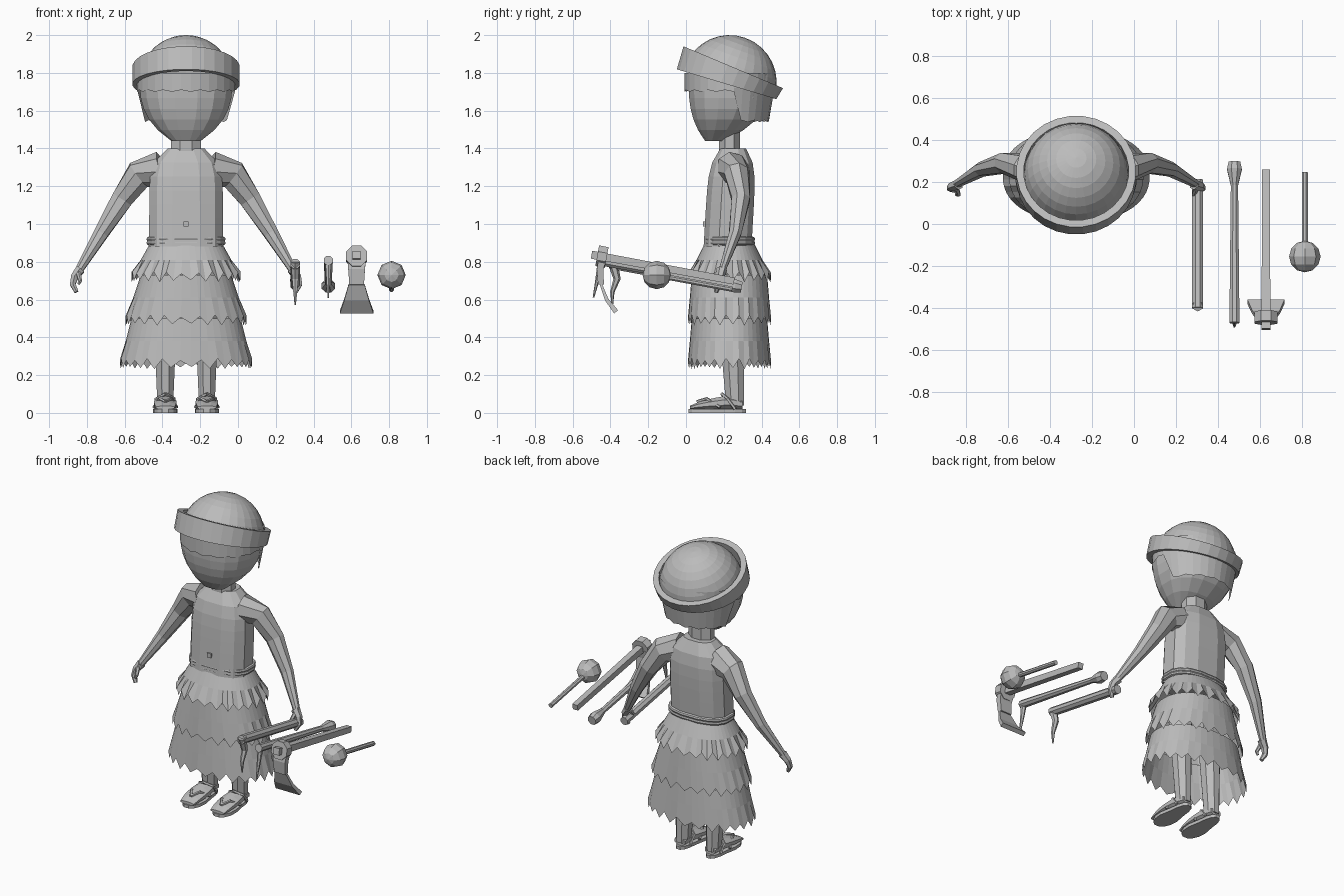
import bpy
import bmesh
from math import sin, cos, pi, sqrt, copysign
from mathutils import Vector, Matrix

default_cube = bpy.data.objects.get("Cube")
if default_cube:
    bpy.data.objects.remove(default_cube)

grey = bpy.data.materials.new("plain grey")
grey.use_nodes = True
grey.diffuse_color = (.5, .5, .5, 1)
grey.node_tree.nodes["Principled BSDF"].inputs["Base Color"].default_value = grey.diffuse_color

MIDDLE = -.275  # centre line of the figure
DEEP = .23      # its middle from front to back


def mix(start, end, t):
    return start + (end - start) * t


def steps(count):
    return [i / (count - 1) for i in range(count)]


def ellipse(center, across, along, sides, boxy=1):
    """Ring of points; a boxy power below one squares it off."""
    points = []
    for i in range(sides):
        angle = 2 * pi * (i + .5) / sides
        c, s = cos(angle), sin(angle)
        c, s = copysign(abs(c) ** boxy, c), copysign(abs(s) ** boxy, s)
        points.append(Vector(center) + Vector(across) * c + Vector(along) * s)
    return points


def level(height, width, depth, sides=12, boxy=1, x=MIDDLE, y=DEEP, slope=0):
    """Horizontal ring that may slope from front to back."""
    return ellipse((x, y, height), (width, 0, 0), (0, depth, slope * depth), sides, boxy)


def finish(name, bm):
    bmesh.ops.recalc_face_normals(bm, faces=bm.faces)
    mesh = bpy.data.meshes.new(name)
    bm.to_mesh(mesh)
    bm.free()
    mesh.materials.append(grey)
    part = bpy.data.objects.new(name, mesh)
    bpy.context.collection.objects.link(part)


def loft(name, rings, ends=True):
    """Skin neighbouring rings, with or without end caps."""
    bm = bmesh.new()
    rows = [[bm.verts.new(point) for point in ring] for ring in rings]
    for low, high in zip(rows, rows[1:]):
        for i in range(len(low)):
            bm.faces.new((low[i - 1], low[i], high[i], high[i - 1]))
    if ends:
        bm.faces.new(rows[0])
        bm.faces.new(rows[-1])
    finish(name, bm)


def tube(name, path, start, end, sides=6, depth=1):
    """Tapering limb along a path; depth flattens it."""
    path = [Vector(point) for point in path]
    last = len(path) - 1
    rings = []
    for i, point in enumerate(path):
        heading = (path[min(i + 1, last)] - path[max(i - 1, 0)]).normalized()
        across = (Vector((1, 0, 0)) - heading * heading.x).normalized()
        radius = mix(start, end, i / last)
        rings.append(ellipse(point, across * radius, heading.cross(across) * radius * depth, sides))
    loft(name, rings)


# Torso narrows quickly at the shoulders
loft("torso", [level(mix(.88, 1.4, t), .2 - .1 * t ** 9, .13 - .06 * t ** 7, boxy=.75, y=mix(.22, .25, t))
               for t in steps(8)])
loft("neck", [level(height, .085, .06, sides=8) for height in (1.35, 1.5)])
tube("navel", [(MIDDLE, y, 1) for y in (.1, .09)], .02, .02, sides=4)

# Head rounds out from a small chin
head = []
for t in steps(7):
    grown = 1 - (1 - t) ** 3
    head.append(level(mix(1.44, 1.78, t), mix(.08, .25, grown), mix(.05, .22, grown),
                      sides=16, boxy=.85, y=mix(.15, DEEP, grown)))
loft("head", head)

# Hair is short over the brow and low behind the ears
fringe = level(1.7, .26, .24, sides=32)
for i, point in enumerate(fringe):
    if point.y > DEEP + .05:
        point.x = mix(MIDDLE, point.x, .87)
        point.y = mix(DEEP, point.y, .87)
        point.z = 1.54
    point.z += .01 * (i % 2)
loft("hair", [level(height, .26, .24, sides=32) for height in (1.8, 1.72)] + [fringe], ends=False)

# Cap dome, leaning back
bm = bmesh.new()
bmesh.ops.create_uvsphere(bm, u_segments=28, v_segments=16, radius=.25)
bmesh.ops.delete(bm, geom=[v for v in bm.verts if v.co.z < -.01], context='VERTS')
bmesh.ops.transform(bm, matrix=Matrix.Translation((MIDDLE, DEEP, 1.75)) @ Matrix.Rotation(-pi / 9, 4, 'X'),
                    verts=bm.verts)
finish("cap_dome", bm)

# Cap band, taller at the front
bottom, top = ({"height": 1.74, "y": .215, "slope": -.3}, {"height": 1.83, "y": .25, "slope": -.42})
loft("cap_band", [level(width=width, depth=width * .93, sides=28, **edge)
                  for edge, width in ((bottom, .25), (bottom, .285), (top, .285), (top, .25), (bottom, .25))],
     ends=False)

# Belt of two cords
for height in (.9, .92):
    loft("belt_cord", [level(height + .013 * sin(t * pi - pi / 2), .2 + .013 * cos(t * pi - pi / 2),
                             .125 + .013 * cos(t * pi - pi / 2), sides=16, boxy=.8) for t in steps(5)])

# Skirt tiers with zigzag hems
for tier in range(3):
    hem = .72 - .23 * tier
    rings = [level(mix(min(.9, hem + .24), hem, t), mix(.19 + .05 * tier, .29 + .03 * tier, t),
                   mix(.2 if tier else .13, .22, t), sides=48, boxy=.9) for t in steps(3)]
    for i, point in enumerate(rings[-1]):
        point.z += copysign(.022, i % 2 - .5) + .006 * sin(i * 2.3)
    loft(f"skirt_tier_{tier}", rings, ends=False)

for name, side in (("right", -1), ("left", 1)):
    def out(*points):
        return [(MIDDLE + side * x, y, z) for x, y, z in points]

    # Arm with a curled hand
    tube(name + "_arm", out((.13, .25, 1.29), (.25, .27, 1.26), (.34, .29, 1.13), (.45, .26, .95), (.57, .19, .75)),
         .1, .022, sides=8, depth=.85)
    tube(name + "_hand", out((.56, .19, .76), (.59, .18, .72), (.6, .17, .68), (.58, .16, .64)), .028, .012)
    tube(name + "_thumb", out((.57, .17, .74), (.56, .14, .7), (.57, .14, .68)), .014, .008)

    # Leg and foot
    middle = MIDDLE + side * .11
    loft(name + "_leg", [level(mix(.04, .7, t), mix(.045, .075, t), mix(.052, .08, t), sides=8, x=middle,
                               y=mix(.26, DEEP, t)) for t in steps(4)])
    foot = []
    for t in steps(7):
        thick = .045 * sqrt(1 - t * .95) * (.6 + .4 * min(1, t * 4))
        foot.append(ellipse((middle, mix(.3, .02, t), .018 + thick), (.04 + .025 * sin(t * 2.6), 0, 0),
                            (0, 0, thick), 8))
    loft(name + "_foot", foot)

    # Sandal with a waisted sole and forked straps
    soles = [level(height, .07, .155, sides=16, boxy=.85, x=middle, y=.165) for height in (0, .02)]
    for point in soles[0] + soles[1]:
        point.x = mix(point.x, middle, .28 * max(0, min(1, point.y * 10 - 1)))
    loft(name + "_sandal_sole", soles)
    for spread in (-.06, .06):
        tube(name + "_toe_strap", out((.11, .06, .06), (.11 + spread / 2, .11, .075), (.11 + spread, .18, .03)),
             .009, .009, sides=5)
        tube(name + "_ankle_strap", out((.11, .19, .1), (.11 + spread * .8, .22, .075), (.11 + spread * .8, .26, .02)),
             .009, .009, sides=5)


def handle(name, x, lift, back, front, start, end, sides=8):
    """Shaft that rises towards the front."""
    tube(name, [(x, y, lift - .185 * y) for y in (back, front)], start, end, sides)


def drop(name, x, points, start, end, sides=6, depth=1):
    """Blade hanging in the plane of its handle."""
    tube(name, [(x, y, z) for y, z in points], start, end, sides, depth)


# Hooked stick at the left hand
handle("hook_handle", .303, .715, .21, -.4, .028, .028)
drop("hook_blade", .303, [(-.39, .8), (-.365, .71), (-.39, .64), (-.39, .57)], .027, .004)

# Bone pick with a flared butt
PICK = .478
handle("pick_handle", PICK, .72, .25, -.47, .018, .026)
handle("pick_neck", PICK, .72, .18, .26, .018, .038)
handle("pick_butt", PICK, .72, .26, .295, .038, .03)
drop("pick_spike", PICK, [(-.45, .8), (-.47, .7), (-.49, .61)], .018, .004)

# Adze with a curved flaring blade
ADZE = .628
handle("adze_handle", ADZE, .745, .255, -.5, .026, .03, sides=4)
handle("adze_binding", ADZE, .745, -.42, -.47, .06, .06)
drop("adze_neck", ADZE, [(-.44, .82), (-.455, .76), (-.45, .68)], .07, .055, sides=4, depth=.4)
drop("adze_blade", ADZE, [(-.45, .68), (-.42, .6), (-.37, .535)], .06, .125, sides=4, depth=.15)

# Round-headed mace
MACE = .813
handle("mace_handle", MACE, .7, .245, -.225, .015, .015)
bm = bmesh.new()
bmesh.ops.create_uvsphere(bm, u_segments=8, v_segments=6, radius=.075)
bmesh.ops.transform(bm, matrix=Matrix.Translation((MACE, -.155, .73)) @ Matrix.Rotation(pi / 2, 4, 'X'), verts=bm.verts)
finish("mace_head", bm)
